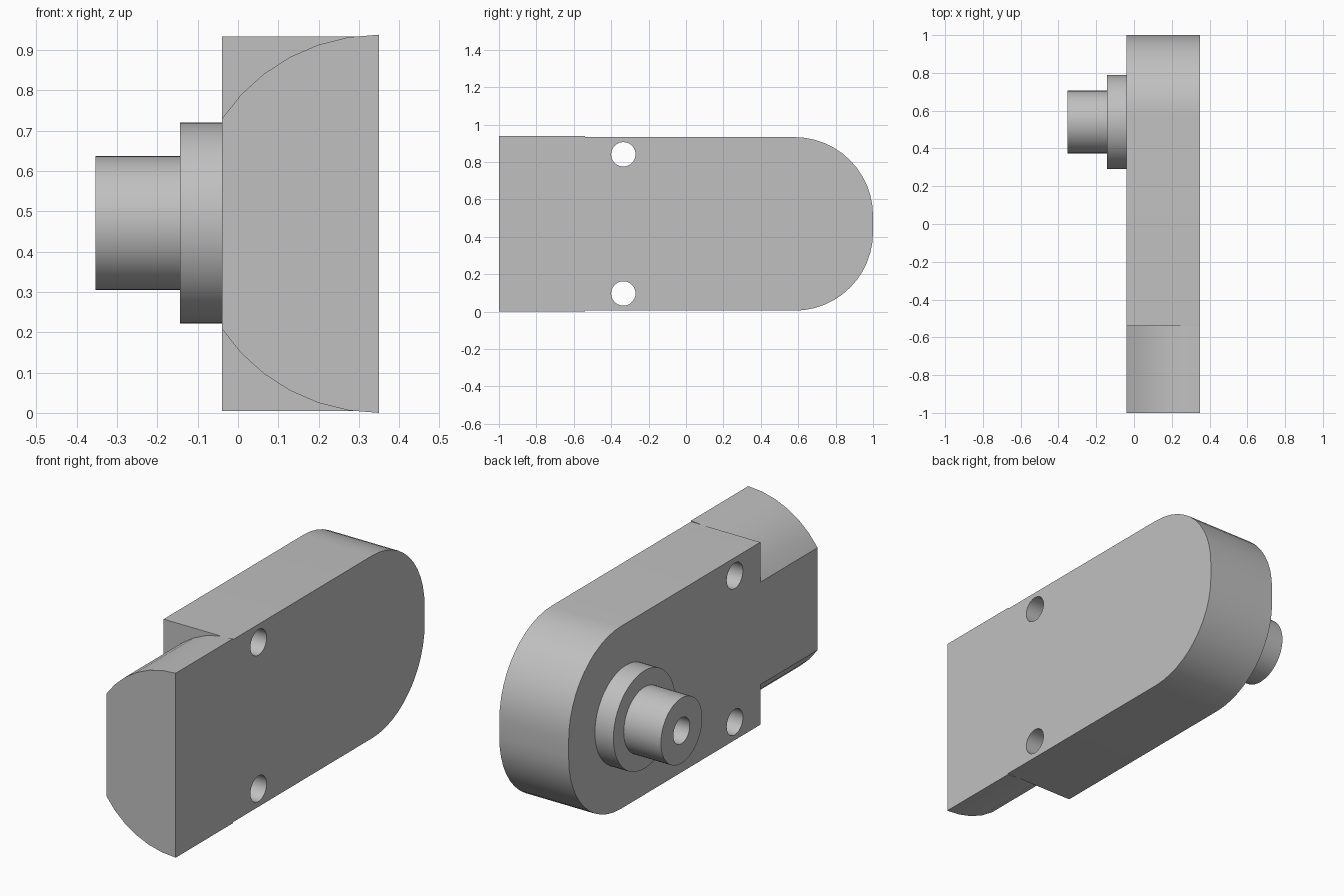
import bpy, bmesh
from math import sin, cos, radians, pi
from mathutils import Vector

cube = bpy.data.objects.get("Cube")
if cube:
    bpy.data.objects.remove(cube, do_unlink=True)

MID = 0.469                 # height of the centre line
INNER, OUTER = -0.04, 0.35  # x range of the arm

metal = bpy.data.materials.new("plain_grey")
metal.use_nodes = True
grey = (0.53, 0.53, 0.53, 1)
metal.diffuse_color = grey
metal.node_tree.nodes["Principled BSDF"].inputs["Base Color"].default_value = grey


def prism(name, points, direction):
    """Extrude a closed outline of 3D points along a direction."""
    bm = bmesh.new()
    face = bm.faces.new([bm.verts.new(p) for p in points])
    out = bmesh.ops.extrude_face_region(bm, geom=[face])
    moved = [v for v in out["geom"] if isinstance(v, bmesh.types.BMVert)]
    bmesh.ops.translate(bm, verts=moved, vec=Vector(direction))
    bmesh.ops.recalc_face_normals(bm, faces=bm.faces)
    mesh = bpy.data.meshes.new(name)
    bm.to_mesh(mesh)
    bm.free()
    obj = bpy.data.objects.new(name, mesh)
    bpy.context.collection.objects.link(obj)
    mesh.materials.append(metal)
    return obj


def arc(cy, cz, r, start, end, steps):
    """Points on an arc in the side plane, as (y, z)."""
    angles = [start + (end - start) * i / steps for i in range(steps + 1)]
    return [(cy + r * cos(radians(a)), cz + r * sin(radians(a))) for a in angles]


def cylinder(name, x0, x1, y, z, r):
    ring = arc(y, z, r, 0, 360, 48)[:-1]
    return prism(name, [(x0, *p) for p in ring], (x1 - x0, 0, 0))


def drill(target, cutter):
    mod = target.modifiers.new("hole", "BOOLEAN")
    mod.operation = "DIFFERENCE"
    mod.solver = "EXACT"
    mod.object = cutter
    bpy.context.view_layer.objects.active = target
    bpy.ops.object.modifier_apply(modifier=mod.name)
    bpy.data.objects.remove(cutter, do_unlink=True)


# Arm with a rounded far end
half, fillet, step_y = 0.464, 0.42, -0.54
outline = [(step_y, MID + half), (step_y, MID - half)]
outline += arc(1 - fillet, MID - half + fillet, fillet, -90, 0, 12)
outline += arc(1 - fillet, MID + half - fillet, fillet, 0, 90, 12)
arm = prism("arm", [(INNER, *p) for p in outline], (OUTER - INNER, 0, 0))

# Bolt holes through the arm
for side in (-1, 1):
    drill(arm, cylinder("hole_cutter", INNER - 0.1, OUTER + 0.1,
                        -0.335, MID + side * 0.372, 0.065))

# Tail with curved upper and lower flanks
sweep = 56.26
upper = arc(OUTER, MID, MID, 90, 90 + sweep, 6)
lower = arc(OUTER, MID, MID, 270 - sweep, 270, 6)
tail = prism("tail", [(x, -1, z) for x, z in upper + lower], (0, 1 + step_y, 0))

# Stepped pivot on the inner face, with a bore in its end
collar = cylinder("pivot_collar", -0.144, INNER, 0.54, MID + 0.002, 0.249)
pin = cylinder("pivot_pin", -0.353, -0.144, 0.54, MID + 0.002, 0.166)
drill(pin, cylinder("bore_cutter", -0.45, -0.146, 0.54, MID + 0.002, 0.066))

# Smooth the round walls and keep the edges sharp
for obj in (arm, tail, collar, pin):
    bpy.ops.object.select_all(action="DESELECT")
    obj.select_set(True)
    bpy.context.view_layer.objects.active = obj
    bpy.ops.object.shade_smooth_by_angle(angle=pi / 6)
